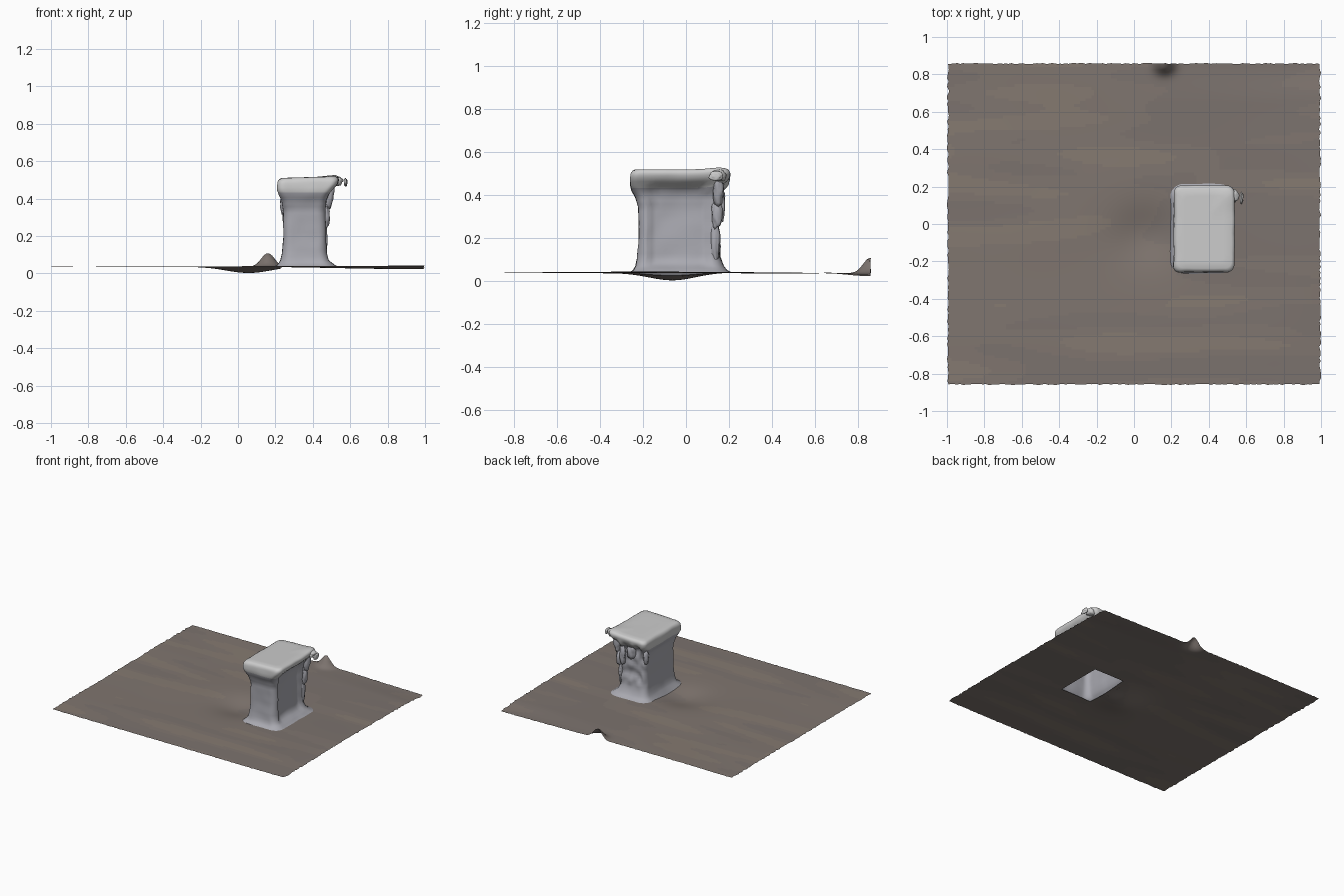
import bpy, bmesh, math, random
from mathutils import Vector, noise

if "Cube" in bpy.data.objects:
    bpy.data.objects.remove(bpy.data.objects["Cube"])

random.seed(4)
HX, HY = 0.99, 0.855


def material(name, color):
    m = bpy.data.materials.new(name)
    m.diffuse_color = (*color, 1)
    m.use_nodes = True
    m.node_tree.nodes["Principled BSDF"].inputs["Base Color"].default_value = m.diffuse_color
    return m


def finish(bm, name, mats):
    me = bpy.data.meshes.new(name)
    bm.to_mesh(me)
    bm.free()
    ob = bpy.data.objects.new(name, me)
    bpy.context.collection.objects.link(ob)
    for m in mats:
        me.materials.append(m)
    for p in me.polygons:
        p.use_smooth = True
    return ob


def bell(d, s):
    return math.exp(-(d / s) ** 2)


def smooth(a, b, t):
    t = max(0, min(1, (t - a) / (b - a)))
    return t * t * (3 - 2 * t)


def ground_z(x, y):
    z = 0.037 + 0.004 * noise.noise(Vector((x * 1.5, y * 2.5, 3)))
    z -= 0.034 * bell(x - 0.06, 0.17) * bell(y + 0.06, 0.15)
    z += 0.075 * bell(x - 0.16, 0.05) * bell(y - HY, 0.045)
    z -= 0.013 * smooth(0.65, 0.85, y) * smooth(-0.2, 0.9, x)
    z += 0.007 * smooth(0.5, 1, x) * bell(y + 0.2, 0.5)
    return max(0, z)


browns = [material("brown_dark", (0.20, 0.17, 0.155)),
          material("brown_mid", (0.215, 0.18, 0.16)),
          material("brown_light", (0.235, 0.195, 0.165))]
greys = [material("column_grey", (0.40, 0.40, 0.44)),
         material("cap_grey", (0.52, 0.53, 0.52))]

# Wavy ground sheet with ragged edges and an opening under the column
bm = bmesh.new()
bmesh.ops.create_grid(bm, x_segments=130, y_segments=112, size=1)
for v in bm.verts:
    x, y = v.co.x * HX, v.co.y * HY
    if abs(v.co.x) > 0.999:
        x += math.copysign(random.uniform(-0.004, 0.01), x)
    if abs(v.co.y) > 0.999:
        y += math.copysign(random.uniform(-0.003, 0.006), y)
    v.co = (x, y, ground_z(x, y))
bmesh.ops.delete(bm, geom=[f for f in bm.faces
                           if 0.23 < f.calc_center_median().x < 0.48
                           and -0.22 < f.calc_center_median().y < 0.16], context='FACES')
for f in bm.faces:
    c = f.calc_center_median()
    n = noise.noise(Vector((c.x * 1.1, c.y * 7, 1))) - 0.25 * smooth(-0.2, 0.6, c.x)
    f.material_index = 0 if n < -0.2 else 1 if n < 0.15 else 2
finish(bm, "ground_sheet", browns)


def rounded_rect(x0, x1, y0, y1, r, corner=6, side=14):
    """Counter-clockwise outline with subdivided sides."""
    pts = []
    centers = [(x1 - r, y1 - r), (x0 + r, y1 - r), (x0 + r, y0 + r), (x1 - r, y0 + r)]
    for k, (cx, cy) in enumerate(centers):
        for i in range(corner + 1):
            a = math.pi / 2 * (k + i / corner)
            pts.append((cx + r * math.cos(a), cy + r * math.sin(a)))
        nx, ny = centers[(k + 1) % 4]
        a = math.pi / 2 * (k + 1)
        ex, ey = nx + r * math.cos(a), ny + r * math.sin(a)
        px, py = pts[-1]
        pts += [(px + (ex - px) * i / side, py + (ey - py) * i / side) for i in range(1, side)]
    return pts


# Column profile: z, x0, x1, y0, y1, corner radius
sections = [
    (0.035, .195, .53, -.265, .215, .07),
    (0.05, .215, .51, -.245, .19, .06),
    (0.07, .227, .487, -.233, .175, .05),
    (0.11, .236, .475, -.225, .16, .045),
    (0.20, .243, .470, -.220, .152, .04),
    (0.34, .241, .466, -.220, .150, .04),
    (0.39, .235, .470, -.237, .155, .04),
    (0.42, .220, .483, -.253, .165, .04),
    (0.445, .211, .505, -.260, .185, .04),
    (0.475, .211, .532, -.260, .203, .04),
    (0.495, .213, .538, -.257, .207, .04),
    (0.508, .221, .533, -.249, .200, .04),
    (0.514, .233, .520, -.237, .188, .035),
    (0.515, .270, .480, -.200, .150, .025),
    (0.514, .330, .420, -.120, .070, .015)]

# Hollow column with a flared foot, recessed side and overhanging cap
bm = bmesh.new()
rings = []
for i, s in enumerate(sections):
    nxt = sections[min(i + 1, len(sections) - 1)]
    steps = max(1, math.ceil((nxt[0] - s[0]) / 0.02))
    for k in range(steps):
        z, x0, x1, y0, y1, r = [a + (b - a) * k / steps for a, b in zip(s, nxt)]
        ring = []
        for x, y in rounded_rect(x0, x1, y0, y1, r):
            h = z
            if i == 0 and k == 0:
                h = ground_z(x, y)
            if x > 0.44:
                x -= 0.02 * (smooth(-.175, -.155, y) * smooth(.11, .09, y)
                             * smooth(.06, .08, z) * smooth(.46, .43, z))
            if y > 0.10:
                y += 0.02 * noise.noise(Vector((x * 22, 1, z * 16))) * smooth(.1, .2, z) * smooth(.49, .44, z)
            if z > 0.43:
                h += 0.03 * (x - 0.37) * smooth(.43, .5, z)
                h += 0.008 * bell(y - 0.15, 0.06) * smooth(0.42, 0.52, x)
            n = noise.noise(Vector((x * 12, y * 12, z * 12))) * 0.004
            ring.append(bm.verts.new((x + n, y + n, h)))
        rings.append(ring)
for a, b in zip(rings, rings[1:]):
    for j in range(len(a)):
        k = (j + 1) % len(a)
        f = bm.faces.new((a[j], a[k], b[k], b[j]))
        f.material_index = int(f.calc_center_median().z > 0.43)
bm.faces.new(rings[-1]).material_index = 1
finish(bm, "column", greys)


# Ragged drips hanging below the cap along the back
def drip(name, loc, size, mat, tilt=0):
    bm = bmesh.new()
    bmesh.ops.create_icosphere(bm, subdivisions=3, radius=1)
    for v in bm.verts:
        p = Vector(a * b for a, b in zip(v.co, size))
        p *= 1 + 0.35 * noise.noise(v.co * 1.8 + Vector(loc) * 20)
        p.x += tilt * p.z
        v.co = p + Vector(loc)
    finish(bm, name, [mat])


drip("corner_drip", (.488, .15, .42), (.024, .026, .075), greys[0], 0.1)
drip("corner_drip_low", (.472, .145, .31), (.018, .024, .07), greys[0])
drip("back_ridge", (.462, .135, .19), (.016, .022, .11), greys[0])
drip("corner_lump", (.525, .150, .493), (.034, .038, .027), greys[1])
drip("loose_chip", (.575, .14, .488), (.010, .032, .022), greys[1])
drip("back_drip", (.36, .158, .39), (.035, .022, .06), greys[0])
drip("left_drip", (.245, .14, .37), (.02, .022, .06), greys[0])
drip("back_fold", (.43, .165, .35), (.025, .016, .07), greys[0])
